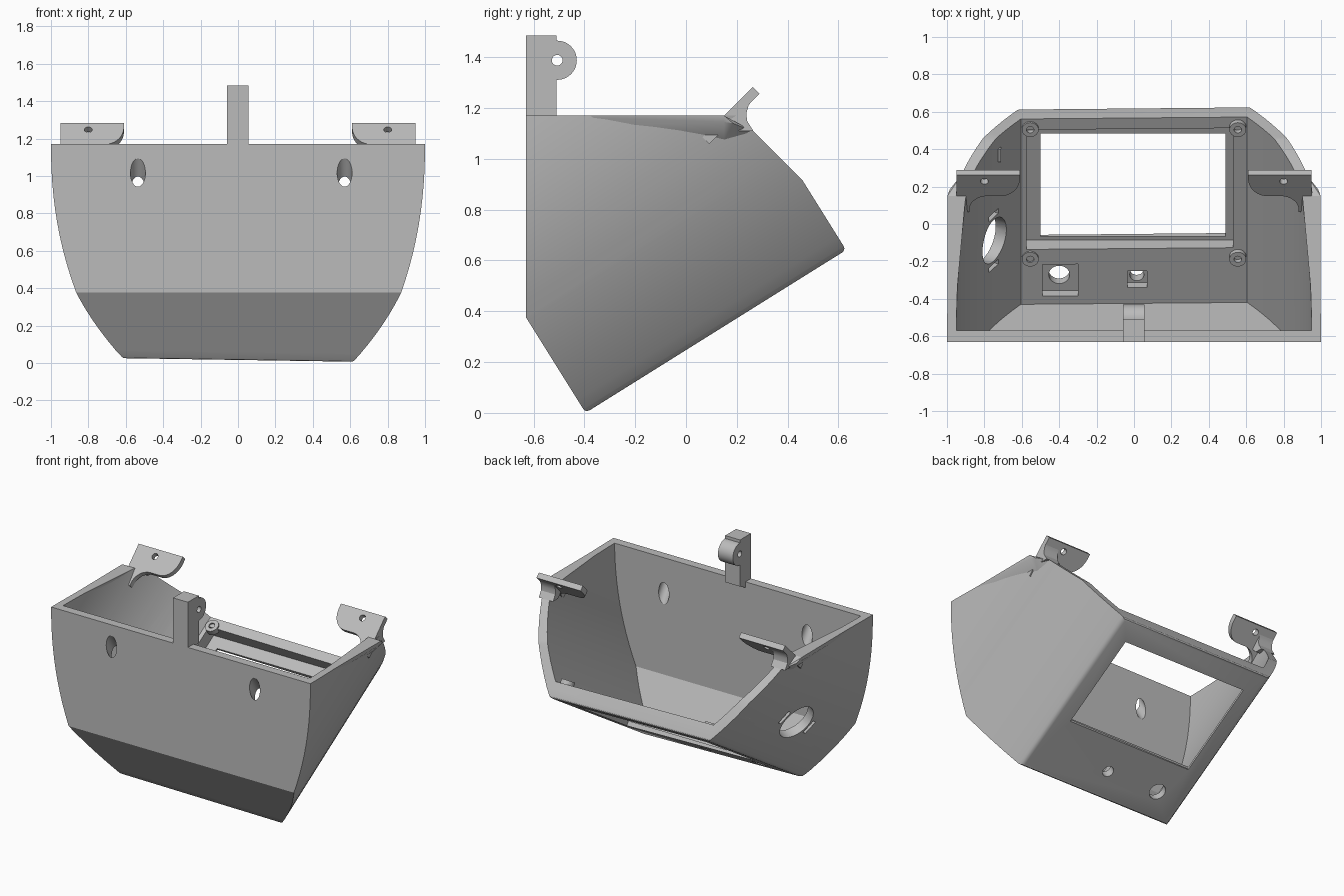
import bpy, bmesh, math
from mathutils import Vector, Matrix

old = bpy.data.objects.get("Cube")
if old:
    bpy.data.objects.remove(old, do_unlink=True)

grey = bpy.data.materials.new("plain grey")
grey.use_nodes = True
COL = (0.5, 0.5, 0.5, 1)
grey.diffuse_color = COL
grey.node_tree.nodes["Principled BSDF"].inputs["Base Color"].default_value = COL

# Tilted frame: x across, t along the sloping floor, d up from the floor
TILT = math.radians(32)
FRAME = Matrix.Translation((0, -0.395, 0)) @ Matrix.Rotation(TILT, 4, 'X')
NORMAL = Vector((0, -math.sin(TILT), math.cos(TILT)))
LENGTH = 1.209


def floor_pt(x, t, d):
    return FRAME @ Vector((x, t, d))


def finish(name, bm):
    bmesh.ops.recalc_face_normals(bm, faces=bm.faces)
    me = bpy.data.meshes.new(name)
    bm.to_mesh(me)
    bm.free()
    ob = bpy.data.objects.new(name, me)
    bpy.context.collection.objects.link(ob)
    me.materials.append(grey)
    return ob


def prism(pts, lo, hi, place):
    """Extrude a 2D outline from lo to hi, placed by place(a, b, c)."""
    bm = bmesh.new()
    a = [bm.verts.new(place(p, q, lo)) for p, q in pts]
    b = [bm.verts.new(place(p, q, hi)) for p, q in pts]
    bm.faces.new(a)
    bm.faces.new(b)
    for i in range(len(pts)):
        j = (i + 1) % len(pts)
        bm.faces.new((a[i], a[j], b[j], b[i]))
    bmesh.ops.recalc_face_normals(bm, faces=bm.faces)
    return bm


def floor_box(name, x0, x1, t0, t1, d0, d1):
    rect = [(x0, t0), (x1, t0), (x1, t1), (x0, t1)]
    return finish(name, prism(rect, d0, d1, floor_pt))


def cylinder(name, centre, axis, r, depth, seg=32):
    bm = bmesh.new()
    rot = Vector(axis).to_track_quat('Z', 'Y').to_matrix().to_4x4()
    bmesh.ops.create_cone(bm, cap_ends=True, segments=seg, radius1=r, radius2=r,
                          depth=depth, matrix=Matrix.Translation(centre) @ rot)
    return finish(name, bm)


def activate(ob):
    bpy.ops.object.select_all(action='DESELECT')
    ob.select_set(True)
    bpy.context.view_layer.objects.active = ob


def cut(ob, *cutters):
    activate(ob)
    for c in cutters:
        m = ob.modifiers.new("cut", 'BOOLEAN')
        m.operation, m.solver, m.object = 'DIFFERENCE', 'EXACT', c
        bpy.ops.object.modifier_apply(modifier=m.name)
        bpy.data.objects.remove(c, do_unlink=True)


def smooth(ob):
    activate(ob)
    bpy.ops.object.shade_smooth_by_angle(angle=math.radians(28))


def slice_off(bm, co, no):
    """Remove everything on the normal side of a plane and cap it."""
    geom = bm.verts[:] + bm.edges[:] + bm.faces[:]
    res = bmesh.ops.bisect_plane(bm, geom=geom, plane_co=co, plane_no=no,
                                 clear_outer=True)
    edges = [e for e in res["geom_cut"] if isinstance(e, bmesh.types.BMEdge)]
    bmesh.ops.edgeloop_fill(bm, edges=edges)


def hull_solid(d0, wide, narrow, t0, t1):
    """Bowed trough section swept along the floor, with a slight roll."""
    half = []
    for i in range(25):
        d = d0 + (1.5 - d0) * i / 24
        k = max(0, 1 - (d - d0) / (1.12 - d0))
        half.append((wide - (wide - narrow) * k ** 2.2, d))
    pts = half + [(-x, d) for x, d in reversed(half)]

    def place(x, d, t):
        return floor_pt(x, t, d + 0.018 * (0.61 - x) * max(0, 1 - d))
    return prism(pts, t0, t1, place)


# Outer shell, trimmed by the front, top and slanted rear planes
bm = hull_solid(0, 1.0, 0.61, 0, LENGTH)
slice_off(bm, (0, -0.63, 0), (0, -1, 0))
slice_off(bm, (0, 0, 1.17), (0, 0, 1))
slice_off(bm, (0, 0.265, 1.11), (0, 1, 1))
inv = FRAME.inverted()
low = [e for e in bm.edges if all((inv @ v.co).z < 0.03 for v in e.verts)]
bmesh.ops.bevel(bm, geom=low, offset=0.02, segments=3, profile=0.5, affect='EDGES')
shell = finish("shell", bm)

# Hollow inside, open at the top and rear
bm = hull_solid(0.11, 0.95, 0.605, 0.04, 1.6)
slice_off(bm, (0, -0.57, 0), (0, -1, 0))
cut(shell, finish("hollow", bm))

# Screen recess, window and two floor ports with square pockets
cut(shell,
    floor_box("recess", -0.575, 0.53, 0.386, 1.14, 0.035, 0.3),
    floor_box("window", -0.5, 0.49, 0.41, 1.057, -0.2, 0.3),
    floor_box("port_pocket", -0.49, -0.3, 0.09, 0.29, 0.07, 0.3),
    floor_box("small_pocket", -0.035, 0.07, 0.14, 0.245, 0.07, 0.3),
    cylinder("port", floor_pt(-0.4, 0.19, 0), NORMAL, 0.056, 0.6),
    cylinder("small_port", floor_pt(0.015, 0.19, 0), NORMAL, 0.038, 0.6))

# Slanted holes through the front wall
for x in (-0.535, 0.57):
    cut(shell, cylinder("wall_hole", (x, -0.6, 0.97), NORMAL, 0.04, 0.5))

# Round side opening with a slot on each side of it
side = (FRAME.to_3x3() @ Vector((-0.87, 0, -0.48))).normalized()
cut(shell, cylinder("side_opening", floor_pt(-0.785, 0.58, 0.33), side, 0.13, 0.3))
along = Vector((-0.48, 0, 0.87))
out = Vector((-0.87, 0, -0.48))
for t in (0.42, 0.74):
    def slot_pt(a, b, c, t=t):
        v = Vector((-0.785, t + a, 0.33)) + along * b + out * c
        return floor_pt(*v)
    rect = [(-0.015, -0.05), (0.015, -0.05), (0.015, 0.05), (-0.015, 0.05)]
    cut(shell, finish("slot", prism(rect, -0.15, 0.15, slot_pt)))
smooth(shell)

# Screw bosses around the screen
for x in (-0.555, 0.555):
    for t in (0.33, 1.147):
        c = floor_pt(x, t, 0.12)
        boss = cylinder("screw_boss", c, NORMAL, 0.045, 0.04)
        cut(boss, cylinder("boss_hole", c, NORMAL, 0.02, 0.2))
        smooth(boss)

# Small clip on the inner side wall
floor_box("side_clip", -0.76, -0.71, 1.05, 1.13, 0.24, 0.31)

# Hanging post with a rounded lug
post = finish("hanging_post", prism(
    [(-0.63, 1.16), (-0.57, 1.13), (-0.51, 1.16), (-0.51, 1.485), (-0.63, 1.485)],
    -0.06, 0.055, lambda y, z, x: Vector((x, y, z))))
lug = cylinder("post_lug", (-0.0025, -0.507, 1.388), (1, 0, 0), 0.077, 0.115, 48)
for ob in (post, lug):
    cut(ob, cylinder("lug_hole", (0, -0.507, 1.388), (1, 0, 0), 0.021, 0.4))
    smooth(ob)

# Rim flares and angled screw tabs, mirrored
S = math.sqrt(0.5)


def arc(cx, cy, rx, ry, a0, a1, n=10):
    angles = [math.radians(a0 + (a1 - a0) * i / n) for i in range(n + 1)]
    return [(cx + rx * math.cos(a), cy + ry * math.sin(a)) for a in angles]


for sx, word in ((1, "left"), (-1, "right")):
    bm = bmesh.new()
    for x, y, z in ((0.995, -0.62, 1.17), (0.97, -0.62, 1.17), (0.98, -0.4, 1.13),
                    (0.9, 0.15, 1.17), (0.998, 0.15, 1.17), (0.995, 0.15, 1.145),
                    (0.93, 0.15, 1.07), (0.985, 0.185, 1.14), (0.9, 0.26, 1.08),
                    (0.925, 0.26, 1.11)):
        bm.verts.new((sx * x, y, z))
    res = bmesh.ops.convex_hull(bm, input=bm.verts)
    smooth(finish(word + "_rim_flare", bm))

    def tab_pt(x, s, v):
        return Vector((sx * x, 0.15 + S * (s + v), 1.17 + S * (s - v)))
    outline = [(0.61, 0.16), (0.95, 0.16), (0.95, -0.12), (0.88, -0.12)]
    outline += arc(0.78, -0.1, 0.1, 0.1, 0, 90)
    outline += arc(0.71, 0.13, 0.1, 0.13, 270, 180)
    tab = finish(word + "_tab", prism(outline, 0, 0.038, tab_pt))
    cut(tab, cylinder("tab_hole", tab_pt(0.8, 0.11, 0), (0, 1, -1), 0.021, 0.3))
    smooth(tab)

    # Curved foot joining the tab to the slanted rim
    foot = [(0.15, 1.17), (0.235, 1.255), (0.265, 1.235), (0.246, 1.21),
            (0.238, 1.18), (0.24, 1.15), (0.265, 1.11), (0.21, 1.11)]
    smooth(finish(word + "_tab_foot", prism(
        foot, 0.84, 0.95, lambda y, z, x: Vector((sx * x, y, z)))))
